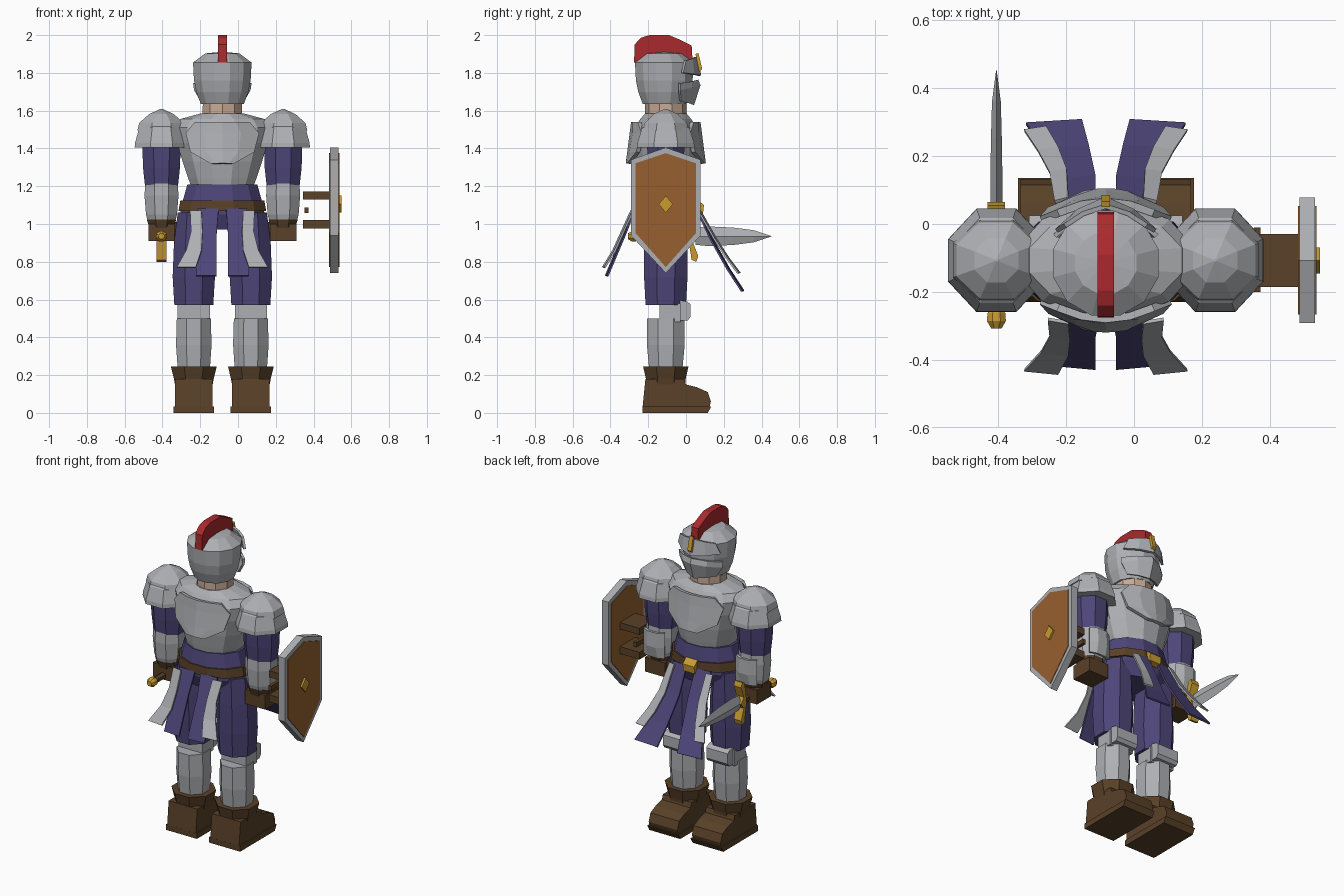
import bpy, bmesh, math

if "Cube" in bpy.data.objects:
    bpy.data.objects.remove(bpy.data.objects["Cube"])

CX, CY = -0.083, -0.107          # body axis


def material(name, rgb):
    m = bpy.data.materials.new(name)
    m.diffuse_color = (*rgb, 1)
    m.use_nodes = True
    m.node_tree.nodes["Principled BSDF"].inputs["Base Color"].default_value = m.diffuse_color
    return m


STEEL = material("steel", (0.42, 0.43, 0.45))
CLOTH = material("purple_cloth", (0.075, 0.06, 0.19))
LEATHER = material("brown_leather", (0.10, 0.052, 0.021))
WOOD = material("orange_wood", (0.31, 0.117, 0.03))
GOLD = material("gold", (0.58, 0.33, 0.03))
RED = material("red_plume", (0.40, 0.023, 0.027))
SKIN = material("skin", (0.58, 0.40, 0.30))


def build(name, verts, faces, mat, thick=0):
    me = bpy.data.meshes.new(name)
    me.from_pydata(verts, [], faces)
    bm = bmesh.new()
    bm.from_mesh(me)
    bmesh.ops.recalc_face_normals(bm, faces=bm.faces)
    bm.to_mesh(me)
    bm.free()
    me.materials.append(mat)
    ob = bpy.data.objects.new(name, me)
    bpy.context.collection.objects.link(ob)
    if thick:
        mod = ob.modifiers.new("thickness", 'SOLIDIFY')
        mod.thickness = thick
        mod.offset = 0
    return ob


def tube(name, rings, n, mat, cx=CX, cy=CY, axis='Z', flat=True):
    """Loft of n-sided rings (t, r1, r2[, d1, d2]); flat=True puts flats on the axes."""
    k = 1 / math.cos(math.pi / n) if flat else 1
    verts = []
    for t, r1, r2, *d in rings:
        d1, d2 = d or (0, 0)
        for i in range(n):
            a = 2 * math.pi * (i + (0.5 if flat else 0)) / n
            u, v = cx + d1 + k * r1 * math.cos(a), cy + d2 + k * r2 * math.sin(a)
            verts.append((u, v, t) if axis == 'Z' else (u, t, v))
    faces = [(r * n + i, r * n + (i + 1) % n, (r + 1) * n + (i + 1) % n, (r + 1) * n + i)
             for r in range(len(rings) - 1) for i in range(n)]
    faces += [tuple(range(n)), tuple(range(len(verts) - n, len(verts)))]
    return build(name, verts, faces, mat)


def prism(name, pts, x0, x1, mat):
    """Outline of (y, z) points extruded along x."""
    n = len(pts)
    verts = [(x, y, z) for x in (x0, x1) for y, z in pts]
    faces = [(i, (i + 1) % n, n + (i + 1) % n, n + i) for i in range(n)]
    return build(name, verts, faces + [tuple(range(n)), tuple(range(n, 2 * n))], mat)


def box(name, x0, x1, y0, y1, z0, z1, mat):
    return prism(name, [(y0, z0), (y1, z0), (y1, z1), (y0, z1)], x0, x1, mat)


def sheet(name, rows, mat, thick=0.014):
    w = len(rows[0])
    faces = [(r * w + i, r * w + i + 1, (r + 1) * w + i + 1, (r + 1) * w + i)
             for r in range(len(rows) - 1) for i in range(w - 1)]
    return build(name, [p for row in rows for p in row], faces, mat, thick)


# Torso, waist and neck
tube("cuirass", [(1.16, .15, .135), (1.24, .18, .15), (1.33, .21, .165), (1.43, .24, .172),
                 (1.51, .255, .165), (1.555, .225, .135), (1.585, .115, .11)], 12, STEEL)
tube("tunic_waist", [(.97, .19, .13), (1.05, .225, .165), (1.12, .21, .165),
                     (1.21, .185, .15)], 12, CLOTH)
tube("belt", [(1.07, .232, .175), (1.125, .222, .172)], 12, LEATHER)
tube("neck", [(1.55, .105, .105), (1.66, .103, .103)], 10, SKIN)
prism("belt_buckle", [(.06, 1.045), (.09, 1.055), (.095, 1.10), (.06, 1.13)],
      CX - .04, CX + .04, GOLD)

# Raised breast and back plates, curved round the chest
for side, label in ((1, "breast_plate"), (-1, "back_plate")):
    rows = []
    for z, w in ((1.54, .14), (1.48, .19), (1.38, .165), (1.32, .06)):
        rows.append([(CX + w * f, CY + side * (.20 - 1.7 * (w * f) ** 2 - .13 * (z - 1.33)), z)
                     for f in (-1, -.5, 0, .5, 1)])
    sheet(label, rows, STEEL, .022)

# Helmet, crest and visor
tube("helmet", [(1.635, .114, .114), (1.70, .138, .138), (1.76, .15, .15), (1.855, .155, .155),
                (1.903, .09, .09), (1.91, .02, .02)], 12, STEEL, cy=-.115)
prism("crest", [(-.275, 1.855), (-.272, 1.95), (-.24, 1.985), (-.195, 2.0), (-.09, 2.0),
                (-.03, 1.975), (.03, 1.945), (.035, 1.86), (-.03, 1.85), (-.2, 1.85)],
      CX - .024, CX + .024, RED)


def visor_row(side_x, side_y, side_z, mid_y, mid_z):
    half = [(.55, .62)]
    left = (CX - side_x, side_y, side_z)
    right = (CX + side_x, side_y, side_z)
    fx, fy = half[0]
    my, mz = side_y + fy * (mid_y - side_y), (side_z + mid_z) / 2
    return [left, (CX - fx * side_x, my, mz), (CX, mid_y, mid_z), (CX + fx * side_x, my, mz), right]


sheet("visor_brow", [visor_row(.12, -.005, 1.865, .052, 1.885),
                     visor_row(.145, -.02, 1.80, .074, 1.785)], STEEL)
sheet("visor_mask", [visor_row(.15, -.035, 1.745, .058, 1.762),
                     visor_row(.145, -.035, 1.71, .07, 1.735),
                     visor_row(.11, -.03, 1.65, .036, 1.632)], STEEL)
prism("visor_ornament", [(.05, 1.90), (.066, 1.905), (.086, 1.82), (.07, 1.805)],
      CX - .013, CX + .013, GOLD)

# Limbs and skirt flaps, both sides
for s, label in ((-1, "left"), (1, "right")):
    ax, lx = CX + s * .322, CX + s * .151

    tube(label + "_upper_arm", [(1.20, .087, .085), (1.30, .098, .095), (1.45, .102, .10)],
         8, CLOTH, ax)
    tube(label + "_forearm", [(1.005, .07, .07), (1.05, .082, .082), (1.15, .09, .09),
                              (1.22, .086, .086)], 8, STEEL, ax)
    sheet(label + "_vambrace_plate",
          [[(ax + dx, y, z) for dx, y in ((-.07, -.03), (-.03, d), (.03, d), (.07, -.03))]
           for z, d in ((1.03, -.015), (1.10, 0), (1.19, -.005))], STEEL, .016)
    tube(label + "_pauldron_skirt", [(1.405, .142, .152), (1.43, .14, .15), (1.51, .118, .125),
                                     (1.53, .09, .1)], 8, STEEL, ax)
    tube(label + "_pauldron_dome", [(1.495, .128, .122), (1.535, .118, .112), (1.582, .065, .065),
                                    (1.61, .004, .004)], 8, STEEL, ax)
    tube(label + "_glove_cuff", [(.97, .06, .06), (1.025, .078, .078)], 8, LEATHER, ax)
    box(label + "_glove", ax - .07, ax + .07, -.17, -.03, .91, 1.0, LEATHER)
    tx = sorted((ax - s * .07, ax - s * .11))
    box(label + "_thumb", *tx, -.13, -.05, .93, 1.01, LEATHER)

    tube(label + "_thigh", [(.57, .103, .107), (.72, .112, .115), (.9, .105, .115),
                            (1.06, .085, .11)], 8, CLOTH, lx)
    box(label + "_knee_joint", lx - .085, lx + .085, -.14, -.03, .48, .58, STEEL)
    prism(label + "_knee_guard", [(-.06, .49), (.01, .49), (.025, .51), (.025, .575),
                                  (.005, .59), (-.06, .60)], lx - .075, lx + .075, STEEL)
    tube(label + "_greave", [(.20, .083, .085), (.36, .094, .10), (.50, .09, .10)], 8, STEEL, lx)
    tube(label + "_boot_cuff", [(.14, .098, .102), (.18, .105, .105), (.245, .121, .12)],
         8, LEATHER, lx)
    prism(label + "_boot", [(-.23, .03), (-.215, .18), (-.01, .18), (.0, .15), (.06, .135),
                            (.115, .11), (.132, .06), (.125, .035)], lx - .1, lx + .1, LEATHER)
    prism(label + "_sole", [(-.23, 0), (.115, 0), (.135, .035), (-.23, .035)],
          lx - .108, lx + .108, LEATHER)

    # Rows are (inner offset, outer offset, y, z) from waist to hem
    flaps = {
        "front_flap": (CLOTH, ((.03, .13, .065, 1.08), (.03, .14, .14, .92),
                               (.05, .185, .23, .76), (.07, .235, .305, .645))),
        "front_trim": (STEEL, ((.11, .15, .075, 1.07), (.115, .165, .16, .92),
                               (.14, .20, .225, .82), (.175, .24, .285, .74))),
        "rear_flap": (CLOTH, ((.02, .13, -.28, 1.08), (.03, .14, -.33, .95),
                              (.03, .14, -.425, .725))),
        "rear_trim": (STEEL, ((.11, .17, -.29, 1.07), (.105, .165, -.34, .96),
                              (.11, .19, -.385, .86), (.14, .24, -.44, .77))),
    }
    for part, (mat, rows) in flaps.items():
        sheet(label + "_" + part,
              [[(CX + s * a, y, z), (CX + s * b, y + (.01 if y < 0 else -.01), z)]
               for a, b, y, z in rows], mat, .01)

# Sword held forward in the left-side hand
SX, SZ = CX - .322, .935
tube("sword_blade", [(.05, .018, .045), (.12, .018, .052), (.25, .016, .046), (.36, .013, .032),
                     (.452, .001, .001)], 4, STEEL, SX, SZ, 'Y', False)
tube("sword_grip", [(-.27, .018, .018), (.05, .018, .018)], 6, LEATHER, SX, SZ, 'Y')
tube("sword_pommel", [(-.308, .015, .015), (-.285, .028, .028), (-.262, .026, .026),
                      (-.245, .014, .014)], 8, GOLD, SX, SZ, 'Y')
prism("sword_guard", [(.03, .81), (.055, .80), (.065, .83), (.038, .90), (.065, SZ),
                      (.038, .97), (.065, 1.04), (.055, 1.07), (.03, 1.06), (.01, SZ)],
      SX - .026, SX + .026, GOLD)


# Shield: steel rim, planked wood on both faces, boss and straps
def shield_strip(y0, y1, w, top, up, low, bottom):
    ys = [y0, 0, y1] if y0 < 0 < y1 else [y0, y1]
    upper = [(CY + y, top + (up - top) * abs(y) / w) for y in ys]
    lower = [(CY + y, bottom + (low - bottom) * abs(y) / w) for y in reversed(ys)]
    return upper + lower


prism("shield_rim", shield_strip(-.185, .185, .185, 1.405, 1.34, .94, .74), .487, .533, STEEL)
edges = (-.16, -.10, -.035, .035, .10, .16)
for i in range(5):
    outline = shield_strip(edges[i], edges[i + 1], .16, 1.375, 1.322, .952, .772)
    prism("shield_plank_%d" % (i + 1), outline, .483, .537, WOOD)
prism("shield_boss", [(CY, 1.06), (CY + .038, 1.105), (CY, 1.15), (CY - .038, 1.105)],
      .53, .548, GOLD)
box("shield_upper_brace", .345, .485, -.185, -.03, 1.13, 1.172, LEATHER)
box("shield_lower_brace", .345, .485, -.185, -.03, .975, 1.02, LEATHER)
box("shield_handle", .353, .373, -.2, -.01, 1.057, 1.087, LEATHER)
